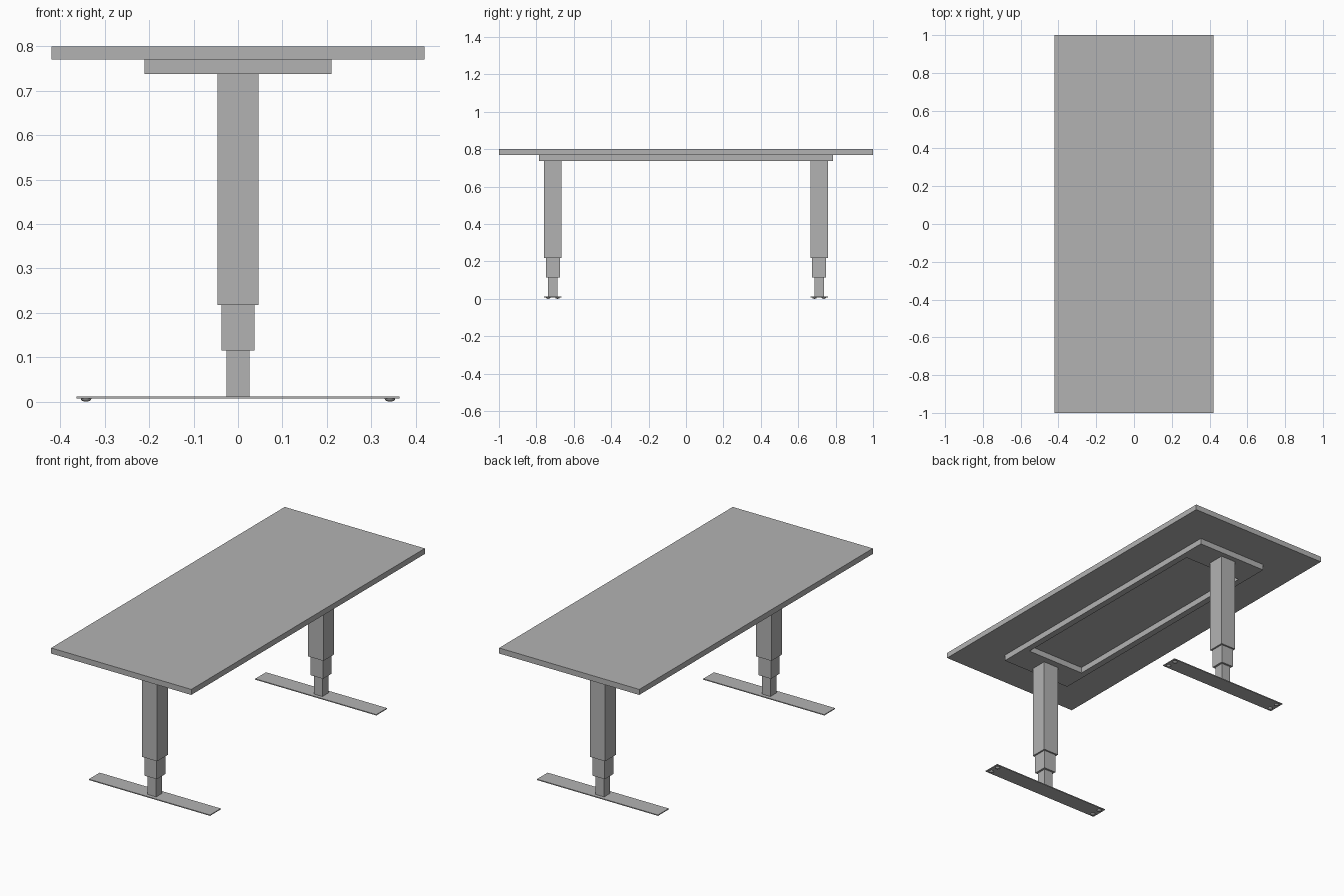
import bpy, bmesh
from mathutils import Matrix

if "Cube" in bpy.data.objects:
    bpy.data.objects.remove(bpy.data.objects["Cube"])

grey = bpy.data.materials.new("plain grey")
grey.diffuse_color = (0.45, 0.45, 0.45, 1)
grey.use_nodes = True
grey.node_tree.nodes["Principled BSDF"].inputs["Base Color"].default_value = grey.diffuse_color


def finish(name, bm):
    bmesh.ops.recalc_face_normals(bm, faces=bm.faces[:])
    mesh = bpy.data.meshes.new(name)
    bm.to_mesh(mesh)
    bm.free()
    mesh.materials.append(grey)
    obj = bpy.data.objects.new(name, mesh)
    bpy.context.collection.objects.link(obj)
    return obj


def box(name, hx, hy, z0, z1, y=0):
    bm = bmesh.new()
    size = Matrix.Diagonal((2 * hx, 2 * hy, z1 - z0, 1))
    bmesh.ops.create_cube(bm, size=1, matrix=Matrix.Translation((0, y, (z0 + z1) / 2)) @ size)
    return finish(name, bm)


# Table top
box("table_top", 0.42, 1.0, 0.77, 0.80)

# Rectangular under-frame with an open middle
bm = bmesh.new()
rings = []
for hx, hy in ((0.21, 0.787), (0.175, 0.63)):
    for z in (0.738, 0.77):
        rings.append([bm.verts.new((sx * hx, sy * hy, z))
                      for sx, sy in ((-1, -1), (1, -1), (1, 1), (-1, 1))])
out_low, out_high, in_low, in_high = rings
for a, b in ((out_low, out_high), (out_high, in_high), (in_high, in_low), (in_low, out_low)):
    for i in range(4):
        j = (i + 1) % 4
        bm.faces.new((a[i], a[j], b[j], b[i]))
finish("under_frame", bm)

for side, y in (("front", -0.712), ("back", 0.712)):
    # Telescoping column in three stages
    for stage, half, z0, z1 in (("outer", 0.046, 0.218, 0.738),
                                ("middle", 0.037, 0.115, 0.218),
                                ("inner", 0.026, 0.012, 0.115)):
        box(f"{side}_leg_{stage}", half, half, z0, z1, y)

    # Flat foot plate
    box(f"{side}_foot", 0.363, 0.046, 0.007, 0.012, y)

    # Low domed glides under the foot corners
    bm = bmesh.new()
    for x in (-0.342, 0.342):
        for dy in (-0.025, 0.025):
            place = Matrix.Translation((x, y + dy, 0.007)) @ Matrix.Diagonal((0.012, 0.012, 0.007, 1))
            bmesh.ops.create_uvsphere(bm, u_segments=16, v_segments=8, radius=1, matrix=place)
    bmesh.ops.delete(bm, geom=[v for v in bm.verts if v.co.z > 0.0075], context='VERTS')
    glides = finish(f"{side}_glides", bm)
    glides.data.shade_smooth()
